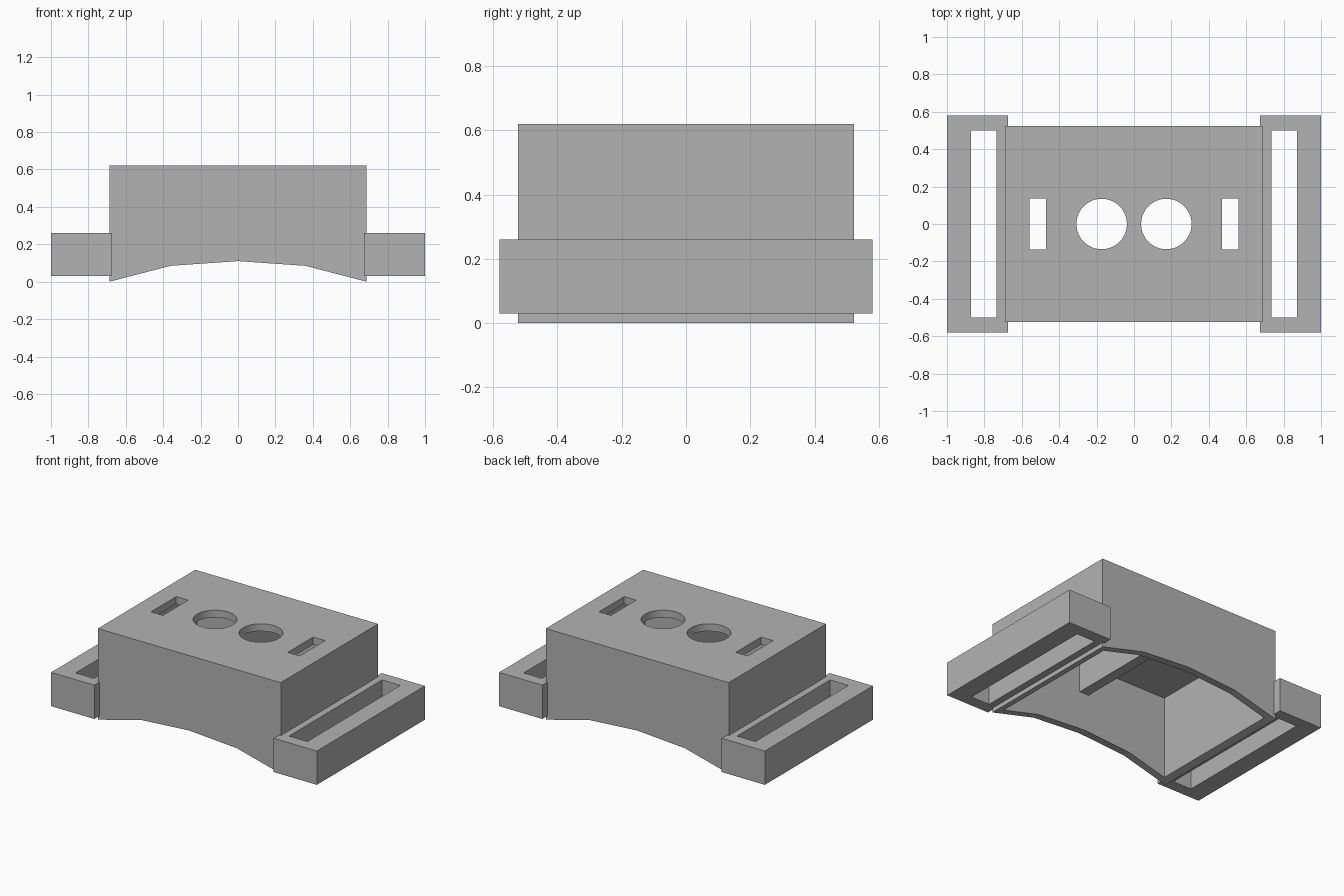
import bpy
import bmesh
from mathutils import Matrix, Vector

cube = bpy.data.objects.get("Cube")
if cube:
    bpy.data.objects.remove(cube, do_unlink=True)

grey = bpy.data.materials.new("mid grey")
grey.use_nodes = True
grey.diffuse_color = (0.45, 0.45, 0.45, 1)
grey.node_tree.nodes["Principled BSDF"].inputs["Base Color"].default_value = (0.45, 0.45, 0.45, 1)


def make_object(name, bm):
    bmesh.ops.recalc_face_normals(bm, faces=bm.faces)
    mesh = bpy.data.meshes.new(name)
    bm.to_mesh(mesh)
    bm.free()
    mesh.materials.append(grey)
    obj = bpy.data.objects.new(name, mesh)
    bpy.context.collection.objects.link(obj)
    return obj


def box(name, low, high):
    low, high = Vector(low), Vector(high)
    bm = bmesh.new()
    place = Matrix.Translation((low + high) / 2) @ Matrix.Diagonal((*(high - low), 1))
    bmesh.ops.create_cube(bm, size=1, matrix=place)
    return make_object(name, bm)


def cylinder(name, x, radius):
    bm = bmesh.new()
    bmesh.ops.create_cone(bm, cap_ends=True, segments=48, radius1=radius, radius2=radius,
                          depth=0.4, matrix=Matrix.Translation((x, 0, TOP)))
    return make_object(name, bm)


def extrude_profile(name, points, half_depth):
    bm = bmesh.new()
    face = bm.faces.new([bm.verts.new((x, -half_depth, z)) for x, z in points])
    ext = bmesh.ops.extrude_face_region(bm, geom=[face])
    moved = [v for v in ext["geom"] if isinstance(v, bmesh.types.BMVert)]
    bmesh.ops.translate(bm, verts=moved, vec=(0, 2 * half_depth, 0))
    return make_object(name, bm)


def cut(obj, cutters):
    for cutter in cutters:
        cutter.hide_render = True
        mod = obj.modifiers.new("cut", "BOOLEAN")
        mod.operation = "DIFFERENCE"
        mod.solver = "EXACT"
        mod.object = cutter
    graph = bpy.context.evaluated_depsgraph_get()
    mesh = bpy.data.meshes.new_from_object(obj.evaluated_get(graph))
    obj.modifiers.clear()
    obj.data = mesh
    for cutter in cutters:
        bpy.data.objects.remove(cutter, do_unlink=True)


TOP, HALF_X, HALF_Y, WALL = 0.62, 0.688, 0.523, 0.05
CEILING = TOP - WALL

# Housing with an arched underside, hollow from below
arch = [(-HALF_X, 0), (-0.36, 0.085), (0, 0.11), (0.36, 0.085), (HALF_X, 0)]
housing = extrude_profile("housing", arch + [(HALF_X, TOP), (-HALF_X, TOP)], HALF_Y)
cutters = [box("cavity", (WALL - HALF_X, WALL - HALF_Y, -0.2),
               (HALF_X - WALL, HALF_Y - WALL, CEILING))]

# Round and rectangular openings in the top
for side in (-1, 1):
    cutters.append(cylinder("round_hole", side * 0.173, 0.135))
    cutters.append(box("slot", (side * 0.515 - 0.045, -0.136, 0.5),
                       (side * 0.515 + 0.045, 0.136, 0.8)))
cut(housing, cutters)
bpy.context.view_layer.objects.active = housing
housing.select_set(True)
bpy.ops.object.shade_smooth_by_angle(angle=0.14)

# Divider hanging from the ceiling between the round holes
box("inner_divider", (-0.035, WALL - HALF_Y - 0.01, 0.366),
    (0.035, HALF_Y - WALL + 0.01, CEILING + 0.01))

# Strap loops on both sides
for side, name in ((-1, "right_strap_loop"), (1, "left_strap_loop")):
    mid, slot = side * 0.8375, side * 0.803
    loop = box(name, (mid - 0.1625, -0.58, 0.03), (mid + 0.1625, 0.58, 0.26))
    cut(loop, [box("strap_slot", (slot - 0.069, -0.5, -0.1), (slot + 0.069, 0.5, 0.4))])
